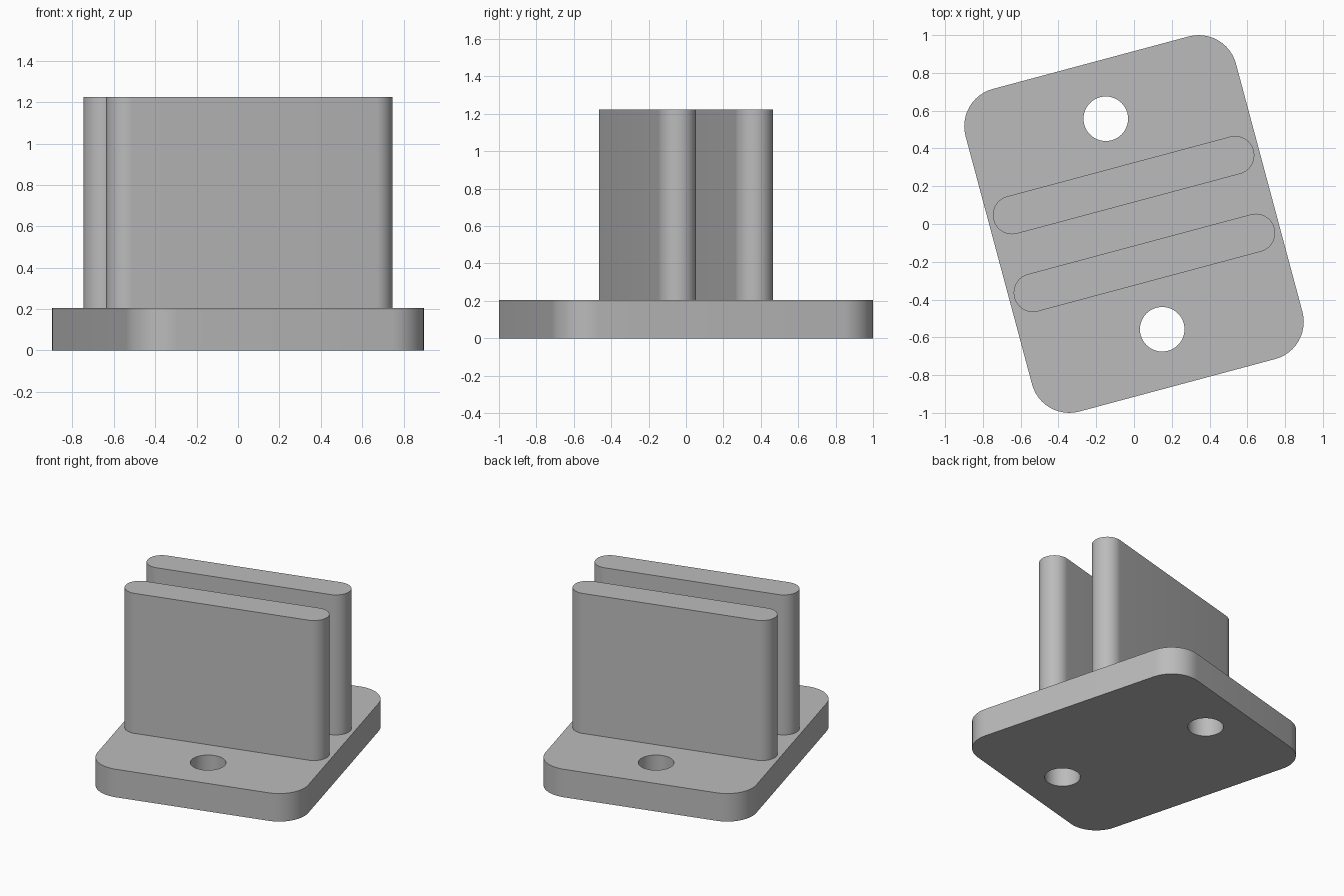
import bpy
import bmesh
from math import radians, cos, sin, pi
from mathutils import Matrix

cube = bpy.data.objects.get("Cube")
if cube:
    bpy.data.objects.remove(cube, do_unlink=True)

TURN = Matrix.Rotation(radians(15), 4, "Z")
BASE_H, TOP = 0.204, 1.224
WALL_R = 0.102

grey = bpy.data.materials.new("plain grey")
grey.use_nodes = True
colour = (0.5, 0.5, 0.5, 1)
grey.diffuse_color = colour
grey.node_tree.nodes["Principled BSDF"].inputs["Base Color"].default_value = colour


def rounded_block(name, half_x, half_y, radius, z0, z1, centre_y=0, steps=12):
    """Extrude a rounded rectangle; equal half sizes and radius give a cylinder."""
    bm = bmesh.new()
    points = []
    for quarter, (sx, sy) in enumerate([(1, 1), (-1, 1), (-1, -1), (1, -1)]):
        for i in range(steps + 1):
            a = (quarter + i / steps) * pi / 2
            points.append((sx * (half_x - radius) + radius * cos(a),
                           centre_y + sy * (half_y - radius) + radius * sin(a), z0))
    face = bm.faces.new([bm.verts.new(p) for p in points])
    up = bmesh.ops.extrude_face_region(bm, geom=[face])["geom"]
    bmesh.ops.translate(bm, vec=(0, 0, z1 - z0),
                        verts=[v for v in up if isinstance(v, bmesh.types.BMVert)])
    bmesh.ops.remove_doubles(bm, verts=bm.verts[:], dist=1e-5)
    bmesh.ops.recalc_face_normals(bm, faces=bm.faces[:])
    bm.transform(TURN)
    mesh = bpy.data.meshes.new(name)
    bm.to_mesh(mesh)
    bm.free()
    mesh.materials.append(grey)
    obj = bpy.data.objects.new(name, mesh)
    bpy.context.collection.objects.link(obj)
    return obj


def smooth(obj):
    bpy.ops.object.select_all(action="DESELECT")
    obj.select_set(True)
    bpy.context.view_layer.objects.active = obj
    bpy.ops.object.shade_smooth_by_angle(angle=radians(30))


# Base plate with two screw holes
base = rounded_block("base_plate", 0.741, 0.884, 0.204, 0, BASE_H)
for side, y in (("front", -0.577), ("back", 0.577)):
    cutter = rounded_block(side + "_hole_cutter", 0.118, 0.118, 0.118,
                           -0.1, BASE_H + 0.1, y)
    cutter.hide_render = True
    cut = base.modifiers.new(side + "_hole", "BOOLEAN")
    cut.operation = "DIFFERENCE"
    cut.object = cutter
    bpy.context.view_layer.objects.active = base
    bpy.ops.object.modifier_apply(modifier=cut.name)
    bpy.data.objects.remove(cutter, do_unlink=True)
smooth(base)

# Two parallel upright walls with rounded ends
for side, y in (("front", -0.213), ("back", 0.213)):
    smooth(rounded_block(side + "_wall", 0.713, WALL_R, WALL_R, BASE_H, TOP, y))
